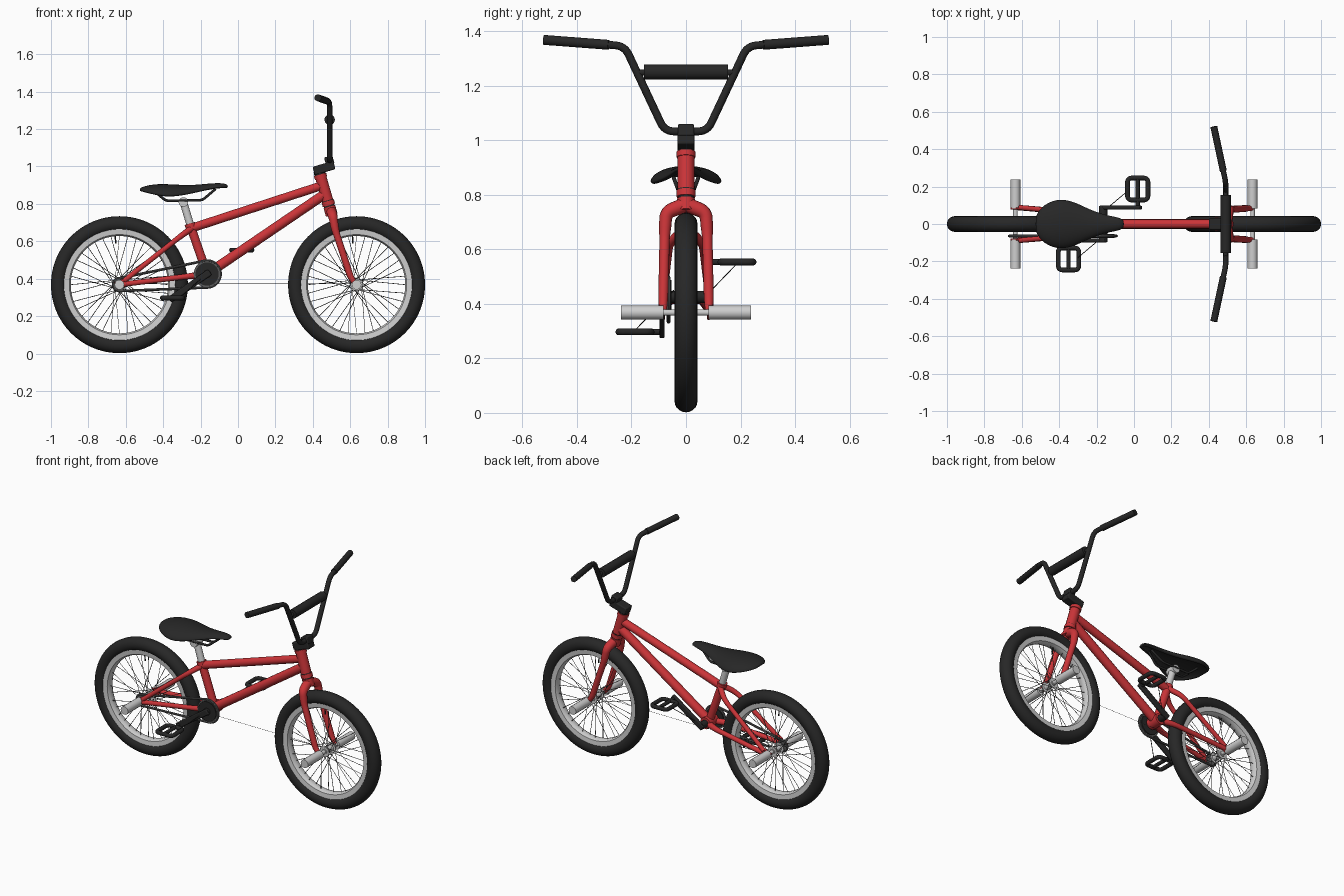
import bpy, math
from mathutils import Vector, Matrix

if "Cube" in bpy.data.objects:
    bpy.data.objects.remove(bpy.data.objects["Cube"], do_unlink=True)
parts = []


def material(name, r, g, b):
    m = bpy.data.materials.new(name)
    m.use_nodes = True
    m.diffuse_color = (r, g, b, 1)
    m.node_tree.nodes["Principled BSDF"].inputs["Base Color"].default_value = (r, g, b, 1)
    return m


red = material("red paint", 0.6, 0.035, 0.04)
black = material("black rubber", 0.02, 0.02, 0.02)
silver = material("silver metal", 0.62, 0.62, 0.62)
steel = material("dark steel", 0.1, 0.1, 0.1)


def add_object(name, mesh, mat):
    mesh.materials.clear()
    mesh.materials.append(mat)
    ob = bpy.data.objects.new(name, mesh)
    bpy.context.collection.objects.link(ob)
    parts.append(ob)
    return ob


def tubes(name, paths, r, mat, closed=False, radii=None, res=5):
    """Round tubes along one or more point paths, as one mesh."""
    cu = bpy.data.curves.new(name, "CURVE")
    cu.dimensions = "3D"
    cu.fill_mode = "FULL"
    cu.bevel_depth = r
    cu.bevel_resolution = res
    cu.use_fill_caps = True
    for path in paths:
        sp = cu.splines.new("POLY")
        sp.points.add(len(path) - 1)
        sp.use_cyclic_u = closed
        for i, p in enumerate(path):
            sp.points[i].co = (*p, 1)
            if radii:
                t = i / (len(path) - 1)
                sp.points[i].radius = radii[0] + (radii[1] - radii[0]) * t
    helper = bpy.data.objects.new(name + " curve", cu)
    mesh = bpy.data.meshes.new_from_object(helper)
    bpy.data.objects.remove(helper)
    return add_object(name, mesh, mat)


def tube(name, a, b, r, mat, **kw):
    return tubes(name, [[a, b]], r, mat, **kw)


def rounded(points, d, closed=False):
    """Replace the corners of a path by arcs that start d from the corner."""
    pts = [Vector(p) for p in points]
    n = len(pts)
    out = []
    for i, p in enumerate(pts):
        if not closed and i in (0, n - 1):
            out.append(p)
            continue
        a = p + (pts[i - 1] - p).normalized() * d
        b = p + (pts[(i + 1) % n] - p).normalized() * d
        for k in range(7):
            t = k / 6
            out.append(a * (1 - t) ** 2 + p * 2 * t * (1 - t) + b * t * t)
    return out


def flip(points):
    return [(p[0], -p[1], p[2]) for p in points]


def lathe(name, profile, centre, mat, n=72):
    """Revolve a closed (radius, y) profile about the y direction."""
    m = len(profile)
    c = Vector(centre)
    verts, faces = [], []
    for i in range(n):
        a = math.tau * i / n
        verts += [c + Vector((r * math.cos(a), y, r * math.sin(a))) for r, y in profile]
        for j in range(m):
            k, i2 = (j + 1) % m, (i + 1) % n
            faces.append((i * m + j, i * m + k, i2 * m + k, i2 * m + j))
    mesh = bpy.data.meshes.new(name)
    mesh.from_pydata(verts, [], faces)
    return add_object(name, mesh, mat)


def box(name, centre, size, tilt, mat, bevel=0.006):
    corners = [(x, y, z) for x in (-.5, .5) for y in (-.5, .5) for z in (-.5, .5)]
    quads = [(0, 1, 3, 2), (4, 6, 7, 5), (0, 4, 5, 1), (2, 3, 7, 6), (0, 2, 6, 4), (1, 5, 7, 3)]
    rot = Matrix.Rotation(-tilt, 3, "Y")
    mesh = bpy.data.meshes.new(name)
    mesh.from_pydata([rot @ (Vector(c) * Vector(size)) + Vector(centre) for c in corners], [], quads)
    ob = add_object(name, mesh, mat)
    mod = ob.modifiers.new("bevel", "BEVEL")
    mod.width, mod.segments = bevel, 2


# Wheels, hubs, spokes and pegs
HUB_Z = 0.368
for label, x in (("rear", -0.634), ("front", 0.634)):
    c = Vector((x, 0, HUB_Z))
    ring = [math.tau * k / 20 for k in range(20)]
    lathe(label + "_tire", [(0.325 + 0.041 * math.cos(a), 0.042 * math.sin(a)) for a in ring], c, black, 96)
    lathe(label + "_rim", [(0.26, -0.012), (0.268, -0.027), (0.297, -0.03), (0.297, 0.03), (0.268, 0.027),
                           (0.26, 0.012)], c, silver, 96)
    spokes = []
    for i in range(36):
        a = math.tau * i / 36
        side = 1 if i % 2 else -1
        b = a + (1.1 if i % 4 < 2 else -1.1)
        spokes.append([c + Vector((0.027 * math.cos(b), side * 0.032, 0.027 * math.sin(b))),
                       c + Vector((0.262 * math.cos(a), side * 0.006, 0.262 * math.sin(a)))])
    tubes(label + "_spokes", spokes, 0.0017, steel, res=0)
    tube(label + "_valve", c + Vector((-0.02, 0, 0.22)), c + Vector((-0.022, 0, 0.262)), 0.004, black)
    tube(label + "_hub", c - Vector((0, 0.04, 0)), c + Vector((0, 0.04, 0)), 0.018, silver)
    tube(label + "_axle", c - Vector((0, 0.1, 0)), c + Vector((0, 0.1, 0)), 0.012, silver)
    for s, side in ((1, "left"), (-1, "right")):
        tube(f"{label}_{side}_flange", c + Vector((0, s * 0.03, 0)), c + Vector((0, s * 0.036, 0)), 0.032, silver)
        tube(f"{label}_{side}_peg", c + Vector((0, s * 0.082, 0)), c + Vector((0, s * 0.238, 0)), 0.026, silver)
tube("axle_line", (-0.634, 0, HUB_Z + 0.006), (0.634, 0, HUB_Z + 0.006), 0.001, steel, res=0)


# Frame
def steer(z):
    return Vector((0.487 - (z - 0.79) * 0.29, 0, z))


bracket = Vector((-0.165, 0, 0.425))
seat_top = Vector((-0.25, 0, 0.67))
tube("head_tube", steer(0.8), steer(0.95), 0.031, red)
tube("top_tube", steer(0.9), seat_top, 0.024, red)
tube("down_tube", steer(0.855), bracket, 0.027, red)
tube("seat_tube", bracket, (-0.257, 0, 0.69), 0.024, red)
tube("bottom_bracket", bracket - Vector((0, 0.042, 0)), bracket + Vector((0, 0.042, 0)), 0.036, red)
for s, side in ((1, "left"), (-1, "right")):
    stay = rounded([(-0.25, s * 0.012, 0.668), (-0.31, s * 0.06, 0.625), (-0.61, s * 0.088, 0.388)], 0.04)
    tubes(side + "_seat_stay", [stay], 0.016, red, radii=(1.05, 0.85))
    stay = rounded([(-0.165, s * 0.022, 0.422), (-0.25, s * 0.056, 0.415), (-0.62, s * 0.088, 0.37)], 0.04)
    tubes(side + "_chain_stay", [stay], 0.017, red, radii=(1.1, 0.85))
    box(side + "_dropout", (-0.625, s * 0.083, 0.372), (0.06, 0.012, 0.045), 0.4, red, 0.004)

# Fork and headset
for s, side in ((1, "left"), (-1, "right")):
    leg = rounded([(0.497, 0, 0.765), (0.507, s * 0.073, 0.735), (0.52, s * 0.078, 0.66), (0.605, s * 0.084, 0.40),
                   (0.63, s * 0.084, 0.372)], 0.025)
    tubes(side + "_fork_leg", [leg], 0.025, red, radii=(1.1, 0.55))
tube("fork_crown", steer(0.74), steer(0.785), 0.033, red)
tube("lower_headset_gap", steer(0.785), steer(0.793), 0.029, black)
tube("lower_headset_cup", steer(0.792), steer(0.815), 0.035, red)
tube("lower_headset_line", steer(0.815), steer(0.819), 0.032, black)
tube("upper_headset_cup", steer(0.937), steer(0.957), 0.035, red)
tube("headset_spacer", steer(0.957), steer(0.975), 0.031, black)

# Stem and handlebar
box("stem", (0.46, 0, 0.992), (0.115, 0.062, 0.046), 0.282, black)
box("bar_clamp", (0.488, 0, 1.032), (0.046, 0.06, 0.046), 0.282, black)
half = [(0.49, 0.0, 1.032), (0.49, 0.078, 1.032), (0.49, 0.225, 1.345), (0.428, 0.515, 1.367)]
bar = rounded(flip(half[:0:-1]) + half[1:], 0.035)
tubes("handlebar", [bar], 0.0145, black)
tube("crossbar", (0.49, -0.178, 1.248), (0.49, 0.178, 1.248), 0.012, black)
tube("crossbar_pad", (0.49, -0.154, 1.25), (0.49, 0.154, 1.25), 0.028, black)
grip_ends = [Vector(half[2]).lerp(Vector(half[3]), t) for t in (0.2, 1.02)]
tubes("left_grip", [grip_ends], 0.0185, black)
tubes("right_grip", [flip(grip_ends)], 0.0185, black)

# Seat post and saddle
tube("seat_post", (-0.25, 0, 0.67), (-0.292, 0, 0.81), 0.021, silver)
tube("seat_collar", (-0.251, 0, 0.672), (-0.258, 0, 0.695), 0.029, red)
tube("seat_clamp", (-0.292, -0.032, 0.81), (-0.292, 0.032, 0.81), 0.026, silver)
rail = rounded([(-0.44, 0.045, 0.862), (-0.385, 0.028, 0.816), (-0.19, 0.028, 0.82), (-0.12, 0.012, 0.88)], 0.02)
tubes("seat_rails", [rail, flip(rail)], 0.007, black)

# Saddle sections: x, half width, top height, drop at the edge
sections = [(-0.53, 0.03, 0.882, 0.012), (-0.505, 0.085, 0.894, 0.03), (-0.45, 0.123, 0.906, 0.054),
            (-0.39, 0.137, 0.907, 0.066), (-0.32, 0.122, 0.903, 0.06), (-0.24, 0.08, 0.9, 0.042),
            (-0.15, 0.047, 0.91, 0.03), (-0.08, 0.037, 0.913, 0.025), (-0.05, 0.018, 0.9, 0.012)]
N = 13
verts, faces = [], []
for i, (x, w, top, drop) in enumerate(sections):
    for j in range(N):
        a = math.pi * (j / (N - 1) - 0.5)
        verts.append((x, w * math.sin(a), top - drop * (1 - math.cos(a))))
    if i:
        faces += [((i - 1) * N + j, i * N + j, i * N + j + 1, (i - 1) * N + j + 1) for j in range(N - 1)]
mesh = bpy.data.meshes.new("saddle")
mesh.from_pydata(verts, [], faces)
saddle = add_object("saddle", mesh, black)
shell = saddle.modifiers.new("shell", "SOLIDIFY")
shell.thickness = 0.02
shell.offset = -1
saddle.modifiers.new("smooth", "SUBSURF").levels = 2
saddle.modifiers["smooth"].render_levels = 2

# Chainring, rear sprocket and chain
CHAIN_Y = -0.064
big, small = 0.072, 0.034


def disc(name, centre, r, half_width, mat):
    c = Vector((centre[0], CHAIN_Y, centre[2]))
    tube(name, c - Vector((0, half_width, 0)), c + Vector((0, half_width, 0)), r, mat, res=14)


rear = Vector((-0.634, 0, HUB_Z))
disc("chainring", bracket, big, 0.004, steel)
disc("chainring_guard", bracket, 0.062, 0.011, black)
disc("rear_sprocket", rear, small, 0.005, steel)
span = bracket - rear
phi = math.atan2(span.z, span.x)
wrap = math.acos((small - big) / span.length)
chain = []
for c, r, start, sweep in ((bracket, big, phi - wrap, 2 * wrap), (rear, small, phi + wrap, math.tau - 2 * wrap)):
    for k in range(21):
        a = start + sweep * k / 20
        chain.append((c.x + r * math.cos(a), CHAIN_Y, c.z + r * math.sin(a)))
tubes("chain", [chain], 0.007, steel, closed=True, res=2)

# Cranks and pedals, each side turned half a revolution from the other
tube("crank_spindle", bracket - Vector((0, 0.09, 0)), bracket + Vector((0, 0.09, 0)), 0.022, black)
for s, side in ((1, "left"), (-1, "right")):
    arm = Vector((0.185, 0, 0.128)) * s
    box(side + "_crank_arm", bracket + arm / 2 + Vector((0, s * 0.088, 0)), (0.262, 0.02, 0.036),
        math.atan2(0.128, 0.185), black)
    p = bracket + arm + Vector((0, s * 0.187, 0))
    frame = rounded([p + Vector((u * 0.055, v * 0.059, 0)) for u, v in ((-1, -1), (1, -1), (1, 1), (-1, 1))],
                    0.025, True)
    tubes(side + "_pedal_frame", [frame], 0.0125, black, closed=True)
    tube(side + "_pedal_axle", p - Vector((0, s * 0.1, 0)), p + Vector((0, s * 0.058, 0)), 0.011, black)
    tube(side + "_pedal_line", bracket + Vector((-0.025, 0.045, -0.025)) * s,
         bracket + Vector((0.135, 0.18, 0.115)) * s, 0.002, black, res=0)

# Smooth shading with sharp edges kept
bpy.ops.object.select_all(action="DESELECT")
for ob in parts:
    ob.select_set(True)
bpy.context.view_layer.objects.active = parts[0]
bpy.ops.object.shade_smooth_by_angle(angle=math.radians(38))
